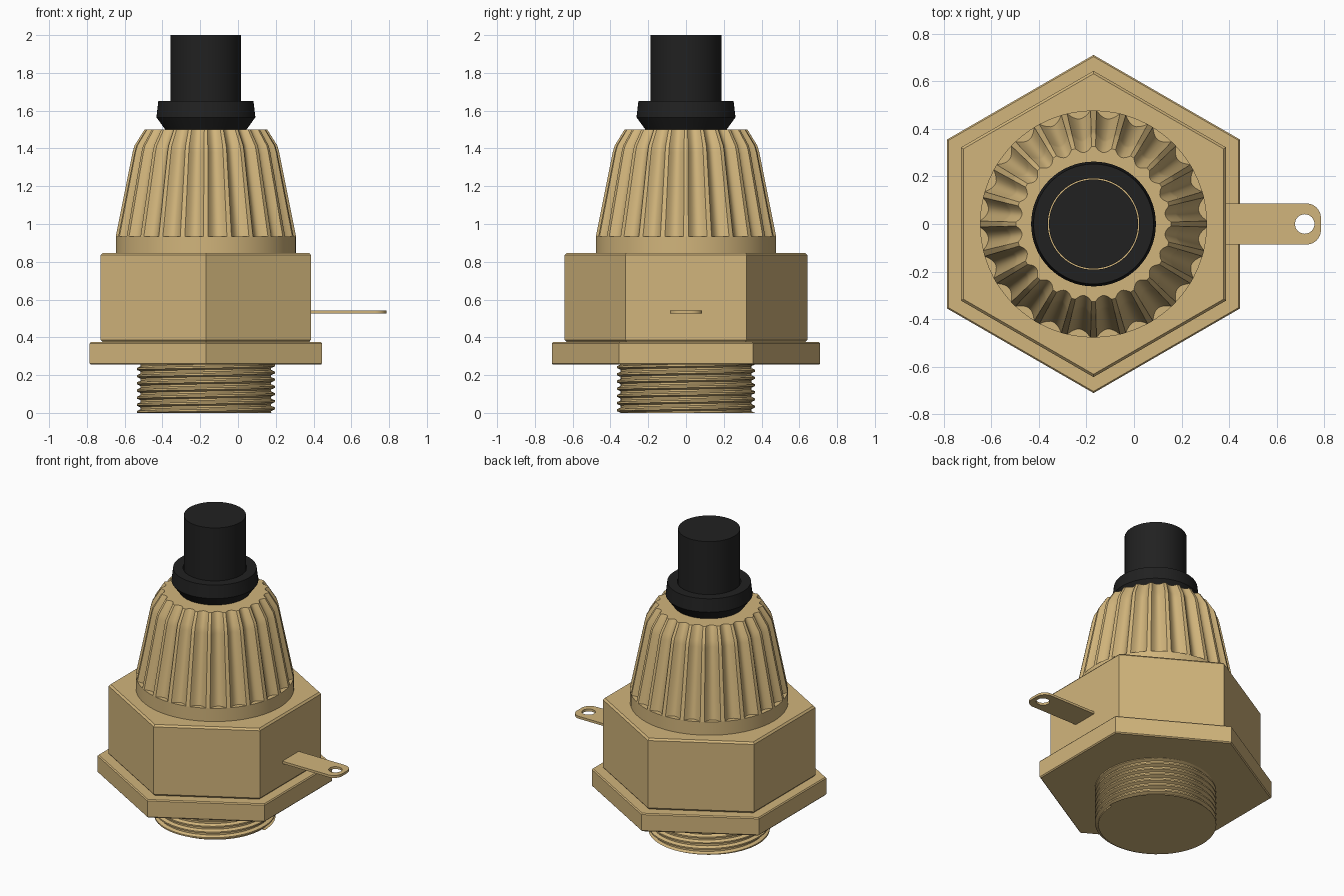
import bpy, bmesh
from math import sin, cos, pi, radians

cube = bpy.data.objects.get("Cube")
if cube:
    bpy.data.objects.remove(cube, do_unlink=True)

AXIS_X = -0.17


def material(name, color):
    m = bpy.data.materials.new(name)
    m.use_nodes = True
    m.diffuse_color = color
    m.node_tree.nodes["Principled BSDF"].inputs["Base Color"].default_value = color
    m.node_tree.nodes["Principled BSDF"].inputs["Roughness"].default_value = 0.6
    return m


brass = material("brass", (0.64, 0.46, 0.20, 1))
rubber = material("black rubber", (0.015, 0.015, 0.015, 1))


def finish(name, bm, mat, x=AXIS_X, angle=30):
    bmesh.ops.remove_doubles(bm, verts=bm.verts, dist=1e-5)
    bmesh.ops.recalc_face_normals(bm, faces=bm.faces)
    mesh = bpy.data.meshes.new(name)
    bm.to_mesh(mesh)
    bm.free()
    obj = bpy.data.objects.new(name, mesh)
    bpy.context.collection.objects.link(obj)
    obj.location.x = x
    mesh.materials.append(mat)
    bpy.ops.object.select_all(action="DESELECT")
    obj.select_set(True)
    bpy.context.view_layer.objects.active = obj
    bpy.ops.object.shade_smooth_by_angle(angle=radians(angle))
    return obj


def loft(name, rings, mat, cap=True, closed=False):
    """Skin a list of equal-length point rings."""
    bm = bmesh.new()
    rows = [[bm.verts.new(p) for p in ring] for ring in rings]
    pairs = list(zip(rows, rows[1:]))
    if closed:
        pairs.append((rows[-1], rows[0]))
    for a, b in pairs:
        for i in range(len(a)):
            j = (i + 1) % len(a)
            bm.faces.new((a[i], a[j], b[j], b[i]))
    if cap and not closed:
        bm.faces.new(rows[0])
        bm.faces.new(rows[-1])
    return finish(name, bm, mat)


def circle(r, z, n=64, turn=0.0):
    return [(r * cos(2 * pi * i / n + turn), r * sin(2 * pi * i / n + turn), z) for i in range(n)]


def hexagon(name, r, z0, z1, c):
    profile = [(r - c, z0), (r, z0 + c), (r, z1 - c), (r - c, z1)]
    return loft(name, [circle(pr, z, 6, pi / 2) for pr, z in profile], brass)


# Hexagonal flange and nut
hexagon("flange", 0.71, 0.255, 0.375, 0.007)
hexagon("hex_body", 0.643, 0.375, 0.847, 0.012)

# Round collar under the grip
loft("collar", [circle(0.477, 0.84), circle(0.477, 0.935)], brass)

# Fluted grip: narrow ridges between scooped grooves
FLUTES, STEPS = 24, 10


def fluted(r, z, depth):
    ring = []
    for i in range(FLUTES * STEPS):
        t = (i % STEPS) / STEPS
        groove = max(0.0, 1 - ((t - 0.5) / 0.4) ** 2)
        a = 2 * pi * i / (FLUTES * STEPS) + pi / 2
        rr = r - depth * groove
        ring.append((rr * cos(a), rr * sin(a), z))
    return ring


grip = [(0.477, 0.935, 0.032), (0.43, 1.17, 0.032), (0.388, 1.38, 0.032),
        (0.378, 1.415, 0.031), (0.325, 1.5, 0.022)]
loft("grip", [fluted(*g) for g in grip], brass)

# Rubber grommet with a hair gap around the cable
grommet = [(0.192, 1.5), (0.215, 1.5), (0.262, 1.565), (0.252, 1.65), (0.192, 1.65)]
loft("grommet", [circle(r, z) for r, z in grommet], rubber, closed=True)
loft("cable", [circle(0.187, 1.49), circle(0.187, 2.0)], rubber)

# Helical thread on the lower stud
PITCH, TOP, N = 0.038, 0.262, 64
pattern = [(0.0, 0.345), (0.25, 0.345), (0.5, 0.366), (0.75, 0.366)]
bm = bmesh.new()
rows = []
for turn in range(-1, 8):
    for frac, r in pattern:
        row = []
        for i in range(N + 1):
            a = 2 * pi * i / N
            z = min(max((turn + frac + i / N) * PITCH, 0), TOP)
            row.append(bm.verts.new((r * cos(a), r * sin(a), z)))
        rows.append(row)
for a, b in zip(rows, rows[1:]):
    for i in range(N):
        bm.faces.new((a[i], a[i + 1], b[i + 1], b[i]))
finish("thread", bm, brass)
loft("stud", [circle(0.346, 0.0), circle(0.346, TOP)], brass)

# Solder tab with rounded end and a hole
HALF, ROUND, END, HOLE_X, HOLE_R = 0.086, 0.06, 0.785, 0.717, 0.041
outline = [(0.3, -HALF)]
for side, start in ((-1, -pi / 2), (1, 0)):
    for k in range(9):
        a = start + k * pi / 16
        outline.append((END - ROUND + ROUND * cos(a), side * (HALF - ROUND) + ROUND * sin(a)))
outline.append((0.3, HALF))
hole = [(HOLE_X + HOLE_R * cos(2 * pi * k / 32), HOLE_R * sin(2 * pi * k / 32)) for k in range(32)]
bm = bmesh.new()
edges = []
for loop in (outline, hole):
    vs = [bm.verts.new((x, y, 0.527)) for x, y in loop]
    edges += [bm.edges.new((vs[i], vs[(i + 1) % len(vs)])) for i in range(len(vs))]
bmesh.ops.triangle_fill(bm, edges=edges, use_beauty=True)
bmesh.ops.dissolve_limit(bm, angle_limit=0.01, verts=bm.verts, edges=bm.edges)
ext = bmesh.ops.extrude_face_region(bm, geom=bm.faces[:], use_keep_orig=True)
bmesh.ops.translate(bm, vec=(0, 0, 0.016),
                    verts=[g for g in ext["geom"] if isinstance(g, bmesh.types.BMVert)])
finish("solder_tab", bm, brass, x=0)
